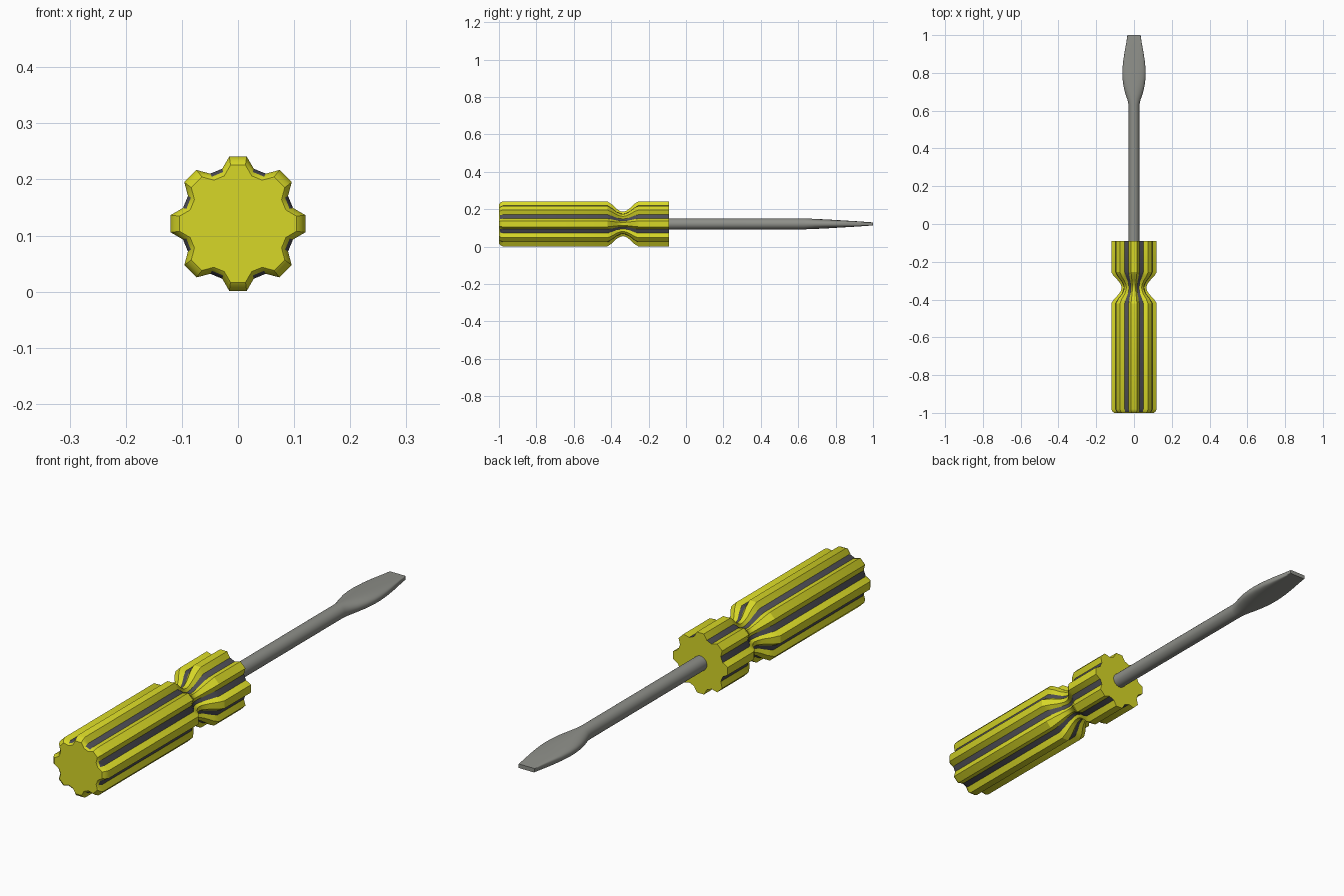
import bpy, bmesh, math

if "Cube" in bpy.data.objects:
    bpy.data.objects.remove(bpy.data.objects["Cube"])

CZ = 0.121  # height of the tool axis


def material(name, rgb):
    m = bpy.data.materials.new(name)
    m.diffuse_color = (*rgb, 1)
    m.use_nodes = True
    m.node_tree.nodes["Principled BSDF"].inputs["Base Color"].default_value = m.diffuse_color
    return m


yellow = material("yellow plastic", (0.68, 0.68, 0.02))
dark = material("dark grey stripe", (0.075, 0.075, 0.09))
steel = material("grey steel", (0.27, 0.275, 0.25))


def loft(name, rings, mats, rule, angle):
    """Skin a list of (y, [(x, z), ...]) sections and cap both ends."""
    bm = bmesh.new()
    loops = [[bm.verts.new((x, y, CZ + z)) for x, z in pts] for y, pts in rings]
    n = len(loops[0])
    for j in range(len(loops) - 1):
        for i in range(n):
            k = (i + 1) % n
            f = bm.faces.new((loops[j][i], loops[j][k], loops[j + 1][k], loops[j + 1][i]))
            f.material_index = rule(j, i)
    bm.faces.new(loops[0])
    bm.faces.new(loops[-1])
    bmesh.ops.recalc_face_normals(bm, faces=bm.faces)
    me = bpy.data.meshes.new(name)
    bm.to_mesh(me)
    bm.free()
    ob = bpy.data.objects.new(name, me)
    bpy.context.collection.objects.link(ob)
    for m in mats:
        me.materials.append(m)
    bpy.ops.object.select_all(action='DESELECT')
    ob.select_set(True)
    bpy.context.view_layer.objects.active = ob
    bpy.ops.object.shade_smooth_by_angle(angle=math.radians(angle))
    return ob


# Handle: eight-lobed section swept along a waisted profile
LOBE = [(-16, 0.102), (-7.3, 0.121), (7.3, 0.121), (16, 0.102)]


def fluted(scale):
    pts = []
    for k in range(8):
        for a, r in LOBE:
            t = math.radians(a + 45 * k)
            pts.append((r * scale * math.sin(t), r * scale * math.cos(t)))
    return pts


profile = [(-1.0, 0.87), (-0.994, 0.94), (-0.980, 1.0), (-0.42, 1.0), (-0.395, 0.86),
           (-0.37, 0.66), (-0.35, 0.565), (-0.335, 0.545), (-0.32, 0.58), (-0.30, 0.70),
           (-0.275, 0.90), (-0.255, 1.0), (-0.09, 1.0)]
# grooves between lobes are dark, the rounded butt stays yellow
loft("handle", [(y, fluted(s)) for y, s in profile], [yellow, dark],
     lambda j, i: 1 if i % 4 == 3 and j >= 1 else 0, 30)


# Shaft and blade: round rod flaring into a flattened, squared tip
def section(w, h, power, n=32):
    pts = []
    for i in range(n):
        t = 2 * math.pi * (i + 0.5) / n
        c, s = math.cos(t), math.sin(t)
        pts.append((w * math.copysign(abs(c) ** (2 / power), c),
                    h * math.copysign(abs(s) ** (2 / power), s)))
    return pts


blade = [(-0.10, 0.029, 0.029, 2), (0.63, 0.029, 0.029, 2), (0.655, 0.034, 0.0285, 2),
         (0.69, 0.046, 0.027, 2.1), (0.73, 0.056, 0.025, 2.3), (0.77, 0.061, 0.023, 2.5),
         (0.81, 0.062, 0.0205, 2.8), (0.86, 0.058, 0.0175, 3.3), (0.91, 0.050, 0.0145, 4.5),
         (0.96, 0.041, 0.011, 7), (1.0, 0.035, 0.008, 14)]
loft("shaft_and_blade", [(y, section(w, h, p)) for y, w, h, p in blade], [steel],
     lambda j, i: 0, 35)
